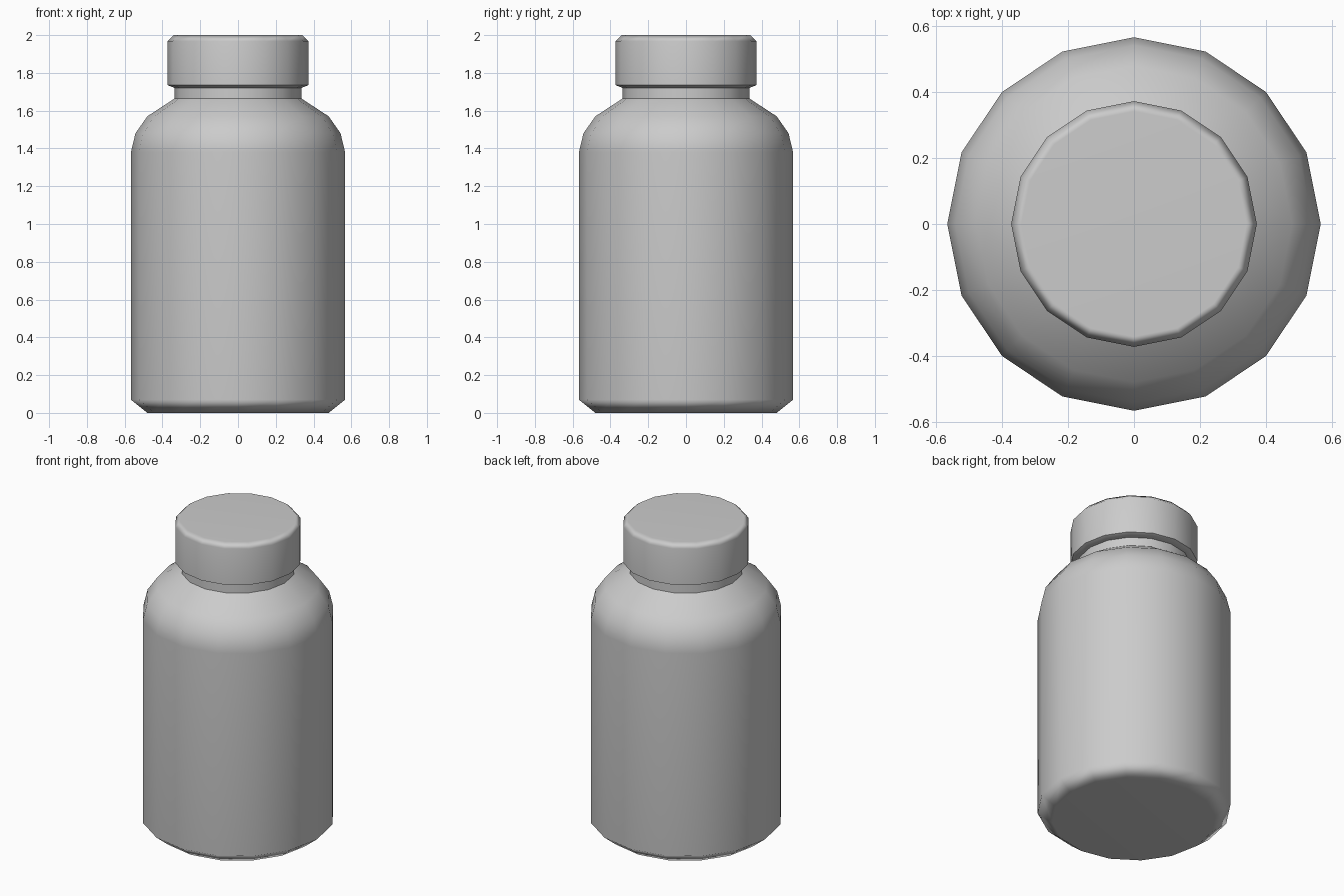
import bpy, bmesh
from math import cos, sin, pi, radians

SIDES = 16

old = bpy.data.objects.get("Cube")
if old:
    bpy.data.objects.remove(old, do_unlink=True)

# One plain grey for the whole container
grey = bpy.data.materials.new("light grey plastic")
grey.use_nodes = True
colour = (0.6, 0.6, 0.6, 1)
grey.diffuse_color = colour
grey.node_tree.nodes["Principled BSDF"].inputs["Base Color"].default_value = colour


def lathe(name, profile):
    """Turn a (radius, height) profile about z and close both ends."""
    bm = bmesh.new()
    rings = [[bm.verts.new((r * cos(2 * pi * i / SIDES), r * sin(2 * pi * i / SIDES), z))
              for i in range(SIDES)] for r, z in profile]
    for low, high in zip(rings, rings[1:]):
        for i in range(SIDES):
            j = (i + 1) % SIDES
            bm.faces.new((low[i], low[j], high[j], high[i]))
    bm.faces.new(rings[0][::-1])
    bm.faces.new(rings[-1])
    mesh = bpy.data.meshes.new(name)
    bm.to_mesh(mesh)
    bm.free()
    mesh.materials.append(grey)
    obj = bpy.data.objects.new(name, mesh)
    bpy.context.collection.objects.link(obj)
    bpy.ops.object.select_all(action="DESELECT")
    obj.select_set(True)
    bpy.context.view_layer.objects.active = obj
    bpy.ops.object.shade_smooth_by_angle(angle=radians(54))
    # Large flat faces keep their own shading; the narrow bevels blend
    weighted = obj.modifiers.new("soft bevels", "WEIGHTED_NORMAL")
    weighted.keep_sharp = True
    return obj


# Bottle: bevelled foot, straight wall, rounded shoulder and neck
lathe("bottle_body", [(0.48, 0), (0.567, 0.07), (0.567, 1.38), (0.543, 1.48),
                      (0.48, 1.57), (0.335, 1.665), (0.335, 1.73)])

# Screw cap: bevelled top edge and slightly sloped underside
lathe("cap", [(0.335, 1.72), (0.373, 1.735), (0.373, 1.968), (0.342, 2.0)])
